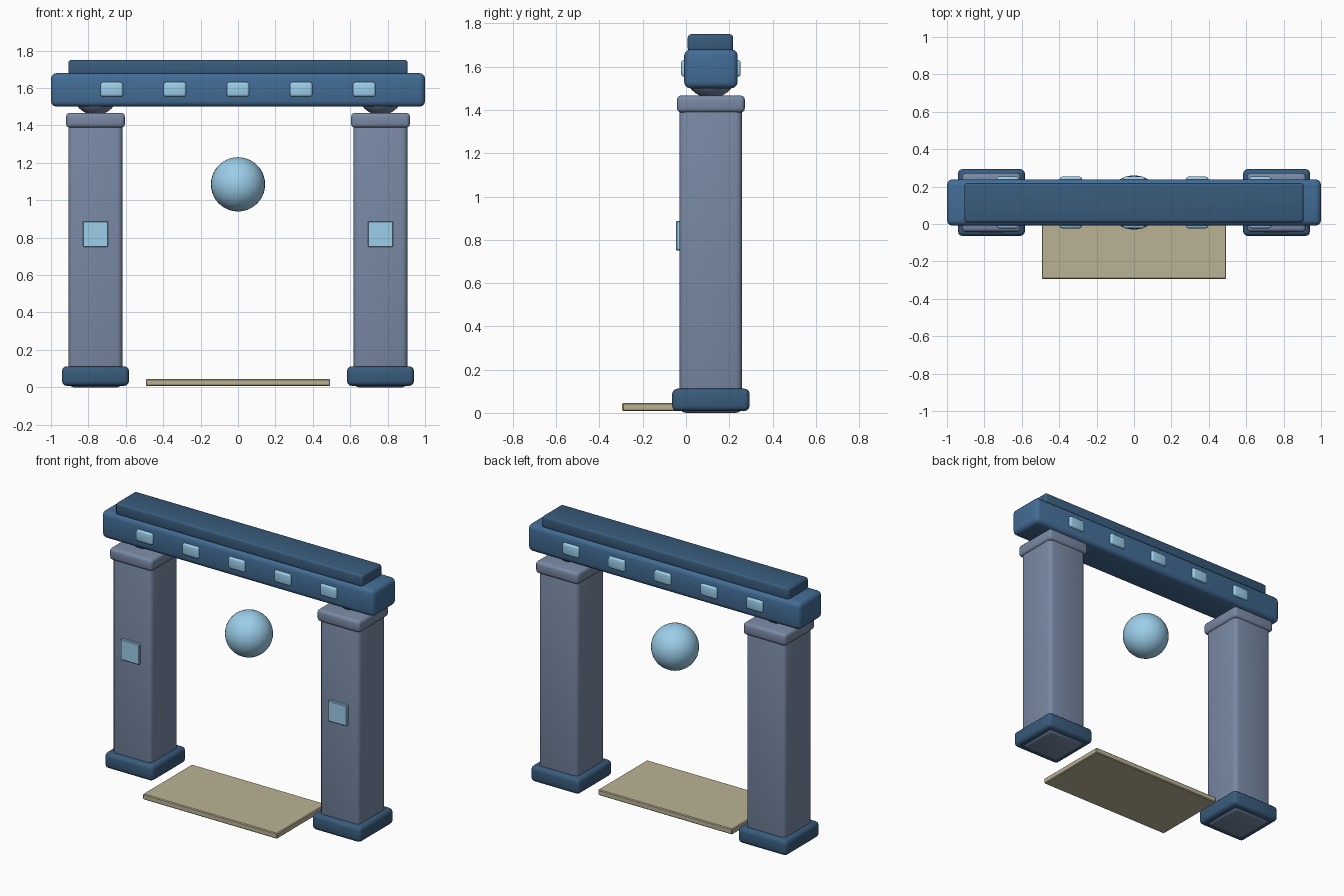
import bpy, bmesh
from mathutils import Vector

if "Cube" in bpy.data.objects:
    bpy.data.objects.remove(bpy.data.objects["Cube"])


def material(name, rgb):
    m = bpy.data.materials.new(name)
    m.diffuse_color = (*rgb, 1)
    m.use_nodes = True
    m.node_tree.nodes["Principled BSDF"].inputs["Base Color"].default_value = m.diffuse_color
    return m


STONE = material("stone", (0.19, 0.25, 0.37))
BLUE = material("blue", (0.055, 0.15, 0.30))
DARK = material("dark_blue", (0.04, 0.105, 0.20))
GLOW = material("pale_blue", (0.33, 0.62, 0.82))
SAND = material("sand", (0.50, 0.45, 0.30))


def finish(name, bm, mat):
    me = bpy.data.meshes.new(name)
    bm.to_mesh(me)
    bm.free()
    me.materials.append(mat)
    ob = bpy.data.objects.new(name, me)
    bpy.context.collection.objects.link(ob)
    bpy.ops.object.select_all(action='DESELECT')
    ob.select_set(True)
    bpy.context.view_layer.objects.active = ob
    bpy.ops.object.shade_smooth_by_angle(angle=0.6)
    return ob


def box(name, lo, hi, bevel, mat, segments=3):
    """Rounded box spanning the corners lo and hi."""
    lo, hi = Vector(lo), Vector(hi)
    bm = bmesh.new()
    bmesh.ops.create_cube(bm, size=1)
    for v in bm.verts:
        v.co = (lo + hi) / 2 + v.co * (hi - lo)
    bmesh.ops.bevel(bm, geom=bm.edges[:], offset=bevel, segments=segments,
                    profile=0.5, affect='EDGES')
    return finish(name, bm, mat)


def ball(name, centre, radius, mat):
    bm = bmesh.new()
    bmesh.ops.create_uvsphere(bm, u_segments=32, v_segments=20, radius=radius)
    bmesh.ops.translate(bm, verts=bm.verts, vec=centre)
    return finish(name, bm, mat)


Y = 0.115  # depth of the gate's middle plane


def block(name, x, half, z0, z1, bevel, mat):
    """Square block centred on a pillar axis."""
    return box(name, (x - half, Y - half, z0), (x + half, Y + half, z1), bevel, mat)


# pillars with plinth, capital, bearing ball and front plaque
for side, x in (("left", -0.762), ("right", 0.762)):
    block(side + "_pillar", x, 0.144, 0.0, 1.42, 0.028, STONE)
    block(side + "_plinth", x, 0.179, 0.008, 0.112, 0.025, DARK)
    block(side + "_capital", x, 0.157, 1.388, 1.467, 0.02, STONE)
    ball(side + "_bearing", (x, Y, 1.577), 0.122, STONE)
    box(side + "_plaque", (x - 0.068, -0.046, 0.75), (x + 0.068, 0.0, 0.887),
        0.004, GLOW, 1)

# crossbeam and top rail
box("crossbeam", (-1, -0.009, 1.5), (1, 0.239, 1.68), 0.03, BLUE)
box("top_rail", (-0.907, 0.008, 1.67), (0.907, 0.218, 1.75), 0.015, DARK)

# tiles running through the beam, visible front and back
for i in range(5):
    x = (i - 2) * 0.3375
    box(f"beam_tile_{i + 1}", (x - 0.06, -0.023, 1.554), (x + 0.06, 0.253, 1.631),
        0.013, GLOW)

# floating orb and threshold slab
ball("orb", (0, Y, 1.085), 0.145, GLOW)
box("threshold", (-0.493, -0.295, 0.008), (0.493, 0.22, 0.045), 0.005, SAND, 1)
